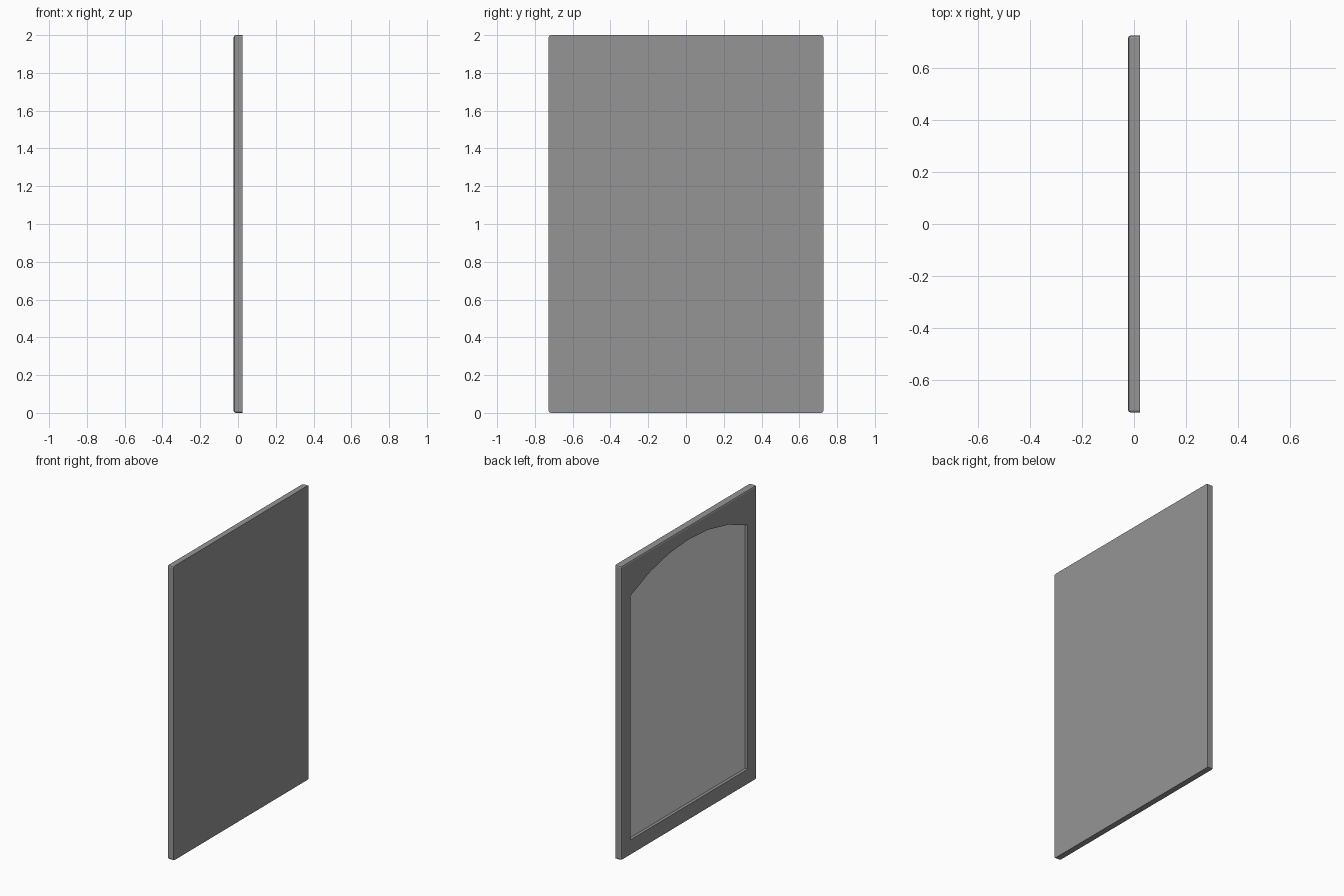
import bpy, bmesh
from math import sqrt

cube = bpy.data.objects.get("Cube")
if cube:
    bpy.data.objects.remove(cube, do_unlink=True)

HALF_X, HALF_Y, HEIGHT = 0.023, 0.727, 2.0
OPEN_Y, SILL, SHOULDER, PEAK = 0.63, 0.105, 1.765, 1.91
FLOOR_X = 0.0    # depth plane of the recess


def material(name, grey):
    m = bpy.data.materials.new(name)
    m.use_nodes = True
    colour = (grey, grey, grey, 1)
    m.diffuse_color = colour
    m.node_tree.nodes["Principled BSDF"].inputs["Base Color"].default_value = colour
    return m


def add_object(name, bm, mat):
    bmesh.ops.recalc_face_normals(bm, faces=bm.faces[:])
    mesh = bpy.data.meshes.new(name)
    bm.to_mesh(mesh)
    bm.free()
    mesh.materials.append(mat)
    obj = bpy.data.objects.new(name, mesh)
    bpy.context.collection.objects.link(obj)
    return obj


def arched_outline(segments=6):
    """Rectangle with a shallow circular arch on top, as (y, z) points."""
    rise = PEAK - SHOULDER
    radius = (OPEN_Y ** 2 + rise ** 2) / (2 * rise)
    points = [(-OPEN_Y, SILL), (OPEN_Y, SILL)]
    for i in range(segments + 1):
        y = OPEN_Y * (1 - 2 * i / segments)
        points.append((y, PEAK - radius + sqrt(radius ** 2 - y ** 2)))
    return points


def arched_prism(name, x0, x1, mat):
    bm = bmesh.new()
    face = bm.faces.new([bm.verts.new((x0, y, z)) for y, z in arched_outline()])
    out = bmesh.ops.extrude_face_region(bm, geom=[face])
    moved = [g for g in out["geom"] if isinstance(g, bmesh.types.BMVert)]
    bmesh.ops.translate(bm, verts=moved, vec=(x1 - x0, 0, 0))
    return add_object(name, bm, mat)


frame_grey = material("frame grey", 0.3)
panel_grey = material("light panel grey", 0.7)

# Slab with rounded corners and a softened rim on the panelled side
bm = bmesh.new()
bmesh.ops.create_cube(bm, size=1)
for v in bm.verts:
    v.co = (v.co.x * 2 * HALF_X, v.co.y * 2 * HALF_Y, (v.co.z + 0.5) * HEIGHT)
rim = [e for e in bm.edges
       if abs(e.verts[0].co.x - e.verts[1].co.x) > HALF_X
       or max(v.co.x for v in e.verts) < 0]
bmesh.ops.bevel(bm, geom=rim, offset=0.011, segments=2, profile=0.5,
                affect='EDGES')
frame = add_object("door_frame", bm, frame_grey)

# Arched recess cut into the panelled side
cutter = arched_prism("recess_cutter", -0.1, FLOOR_X, frame_grey)
cutter.hide_render = True
cut = frame.modifiers.new("recess", 'BOOLEAN')
cut.operation = 'DIFFERENCE'
cut.solver = 'EXACT'
cut.object = cutter
bpy.context.view_layer.objects.active = frame
bpy.ops.object.modifier_apply(modifier=cut.name)
bpy.data.objects.remove(cutter, do_unlink=True)

# Thin arched panel on the floor of the recess
arched_prism("arched_panel", FLOOR_X - 0.003, FLOOR_X + 0.002, panel_grey)
